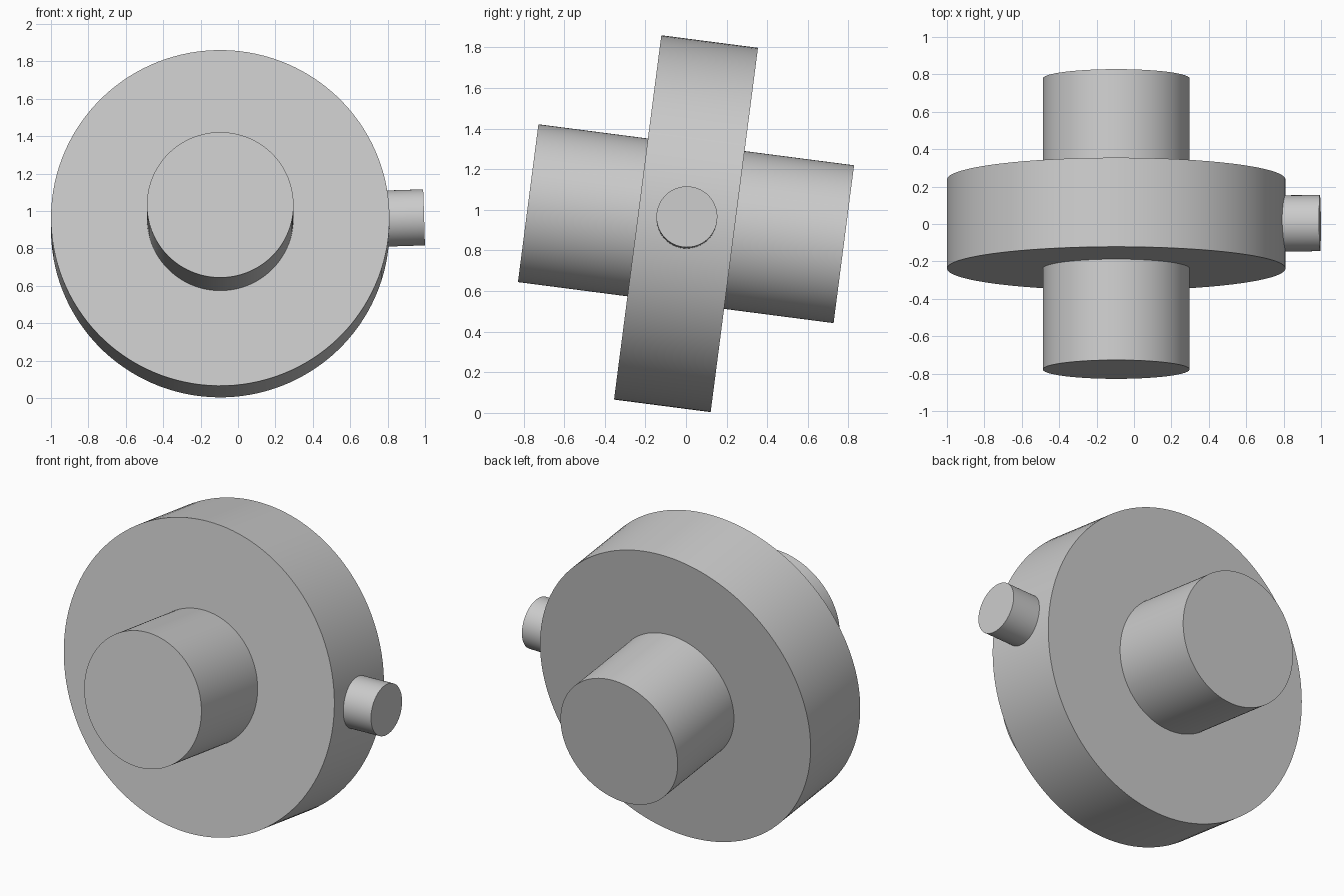
import bpy
from math import radians
from mathutils import Matrix, Vector

cube = bpy.data.objects.get("Cube")
if cube:
    bpy.data.objects.remove(cube, do_unlink=True)

# Plain grey material
grey = bpy.data.materials.new("plain_grey")
grey.use_nodes = True
colour = (0.6, 0.6, 0.6, 1.0)
grey.diffuse_color = colour
grey.node_tree.nodes["Principled BSDF"].inputs["Base Color"].default_value = colour

# Shared pose: wheel axis along y, pitched down at the back, slightly spun
POSE = (Matrix.Translation((-0.095, 0, 0.932))
        @ Matrix.Rotation(radians(-7.4), 4, 'X')
        @ Matrix.Rotation(radians(-1.8), 4, 'Y'))
ALONG_Y = Vector((0, 1, 0))
ALONG_X = Vector((1, 0, 0))


def cylinder(name, radius, axis, start, end, sides=128):
    """Capped cylinder along a local axis, from start to end."""
    bpy.ops.mesh.primitive_cylinder_add(vertices=sides, radius=radius, depth=end - start)
    obj = bpy.context.object
    obj.name = name
    turn = axis.to_track_quat('Z', 'Y').to_matrix().to_4x4()
    obj.matrix_world = POSE @ Matrix.Translation(axis * (start + end) / 2) @ turn
    obj.data.materials.append(grey)
    bpy.ops.object.shade_smooth_by_angle(angle=radians(30))
    return obj


# Wide disc, through axle and radial side pin
cylinder("disc", 0.905, ALONG_Y, -0.24, 0.24)
cylinder("axle", 0.392, ALONG_Y, -0.784, 0.784)
cylinder("side_pin", 0.15, ALONG_X, 0.8, 1.09, sides=64)
